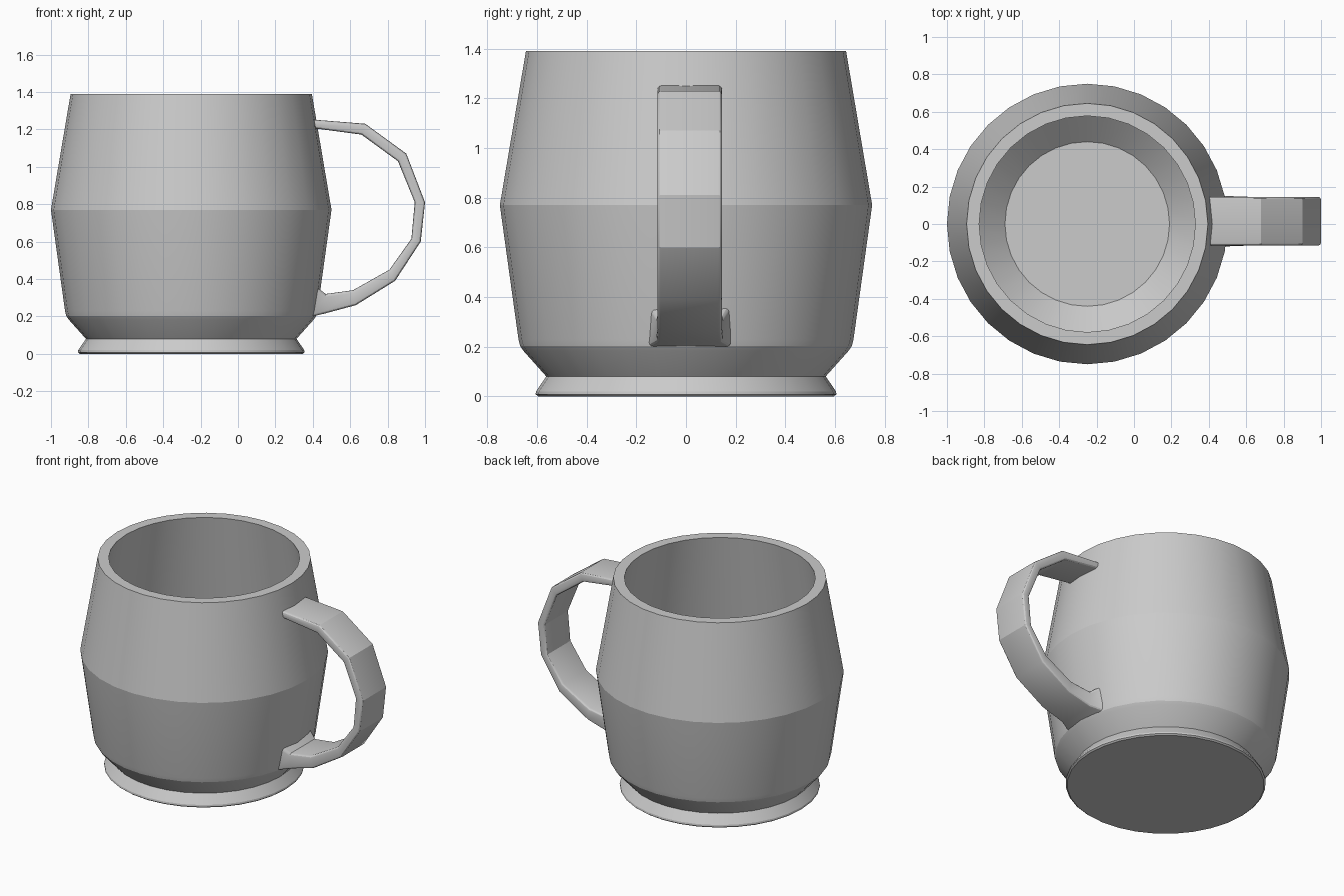
import bpy
import bmesh
from math import cos, sin, pi, radians

cube = bpy.data.objects.get("Cube")
if cube:
    bpy.data.objects.remove(cube, do_unlink=True)

SIDES = 32
CUP_X = -0.25

# One grey glaze for the whole mug
glaze = bpy.data.materials.new("grey_glaze")
glaze.use_nodes = True
colour = (0.6, 0.6, 0.6, 1)
glaze.diffuse_color = colour
glaze.node_tree.nodes["Principled BSDF"].inputs["Base Color"].default_value = colour


def make_object(name, bm):
    bmesh.ops.recalc_face_normals(bm, faces=bm.faces)
    mesh = bpy.data.meshes.new(name)
    bm.to_mesh(mesh)
    bm.free()
    obj = bpy.data.objects.new(name, mesh)
    obj.data.materials.append(glaze)
    bpy.context.collection.objects.link(obj)
    return obj


def smooth(obj, degrees):
    bpy.ops.object.select_all(action='DESELECT')
    obj.select_set(True)
    bpy.context.view_layer.objects.active = obj
    bpy.ops.object.shade_smooth_by_angle(angle=radians(degrees))


def bridge(bm, rings):
    for a, b in zip(rings, rings[1:]):
        n = len(a)
        for i in range(n):
            j = (i + 1) % n
            bm.faces.new((a[i], a[j], b[j], b[i]))


# Cup body: (radius, height) from the underside, over the rim, to the inner floor
profile = [(0.596, 0), (0.606, 0.008), (0.604, 0.02), (0.563, 0.08),
           (0.655, 0.183), (0.668, 0.202), (0.675, 0.23),
           (0.75, 0.77), (0.645, 1.39), (0.578, 1.39),
           (0.68, 0.77), (0.605, 0.23), (0.44, 0.08)]
bm = bmesh.new()
rings = [[bm.verts.new((CUP_X + r * cos(2 * pi * i / SIDES),
                        r * sin(2 * pi * i / SIDES), z))
          for i in range(SIDES)] for r, z in profile]
bridge(bm, rings)
bm.faces.new(rings[0])
bm.faces.new(rings[-1])
smooth(make_object("cup_body", bm), 15)

# Handle strap: outer x, z, inner x, z, half width at each station
stations = [(0.39, 1.253, 0.39, 1.208, 0.13),
            (0.68, 1.23, 0.66, 1.172, 0.13),
            (0.90, 1.07, 0.855, 1.03, 0.13),
            (1.00, 0.81, 0.945, 0.81, 0.13),
            (0.977, 0.60, 0.927, 0.615, 0.13),
            (0.84, 0.39, 0.81, 0.45, 0.13),
            (0.63, 0.26, 0.615, 0.34, 0.13),
            (0.47, 0.217, 0.47, 0.32, 0.135),
            (0.40, 0.20, 0.40, 0.37, 0.165)]
HANDLE_Y = 0.015
bm = bmesh.new()
rings = []
for ox, oz, ix, iz, w in stations:
    rings.append([bm.verts.new(p) for p in (
        (ox, HANDLE_Y - w, oz), (ox, HANDLE_Y + w, oz),
        (ix, HANDLE_Y + w, iz), (ix, HANDLE_Y - w, iz))])
bridge(bm, rings)
# Round the long edges of the strap
long_edges = [bm.edges.get((a[k], b[k]))
              for a, b in zip(rings, rings[1:]) for k in range(4)]
bmesh.ops.bevel(bm, geom=long_edges, offset=0.016, segments=3,
                profile=0.5, affect='EDGES')
smooth(make_object("handle", bm), 25)
